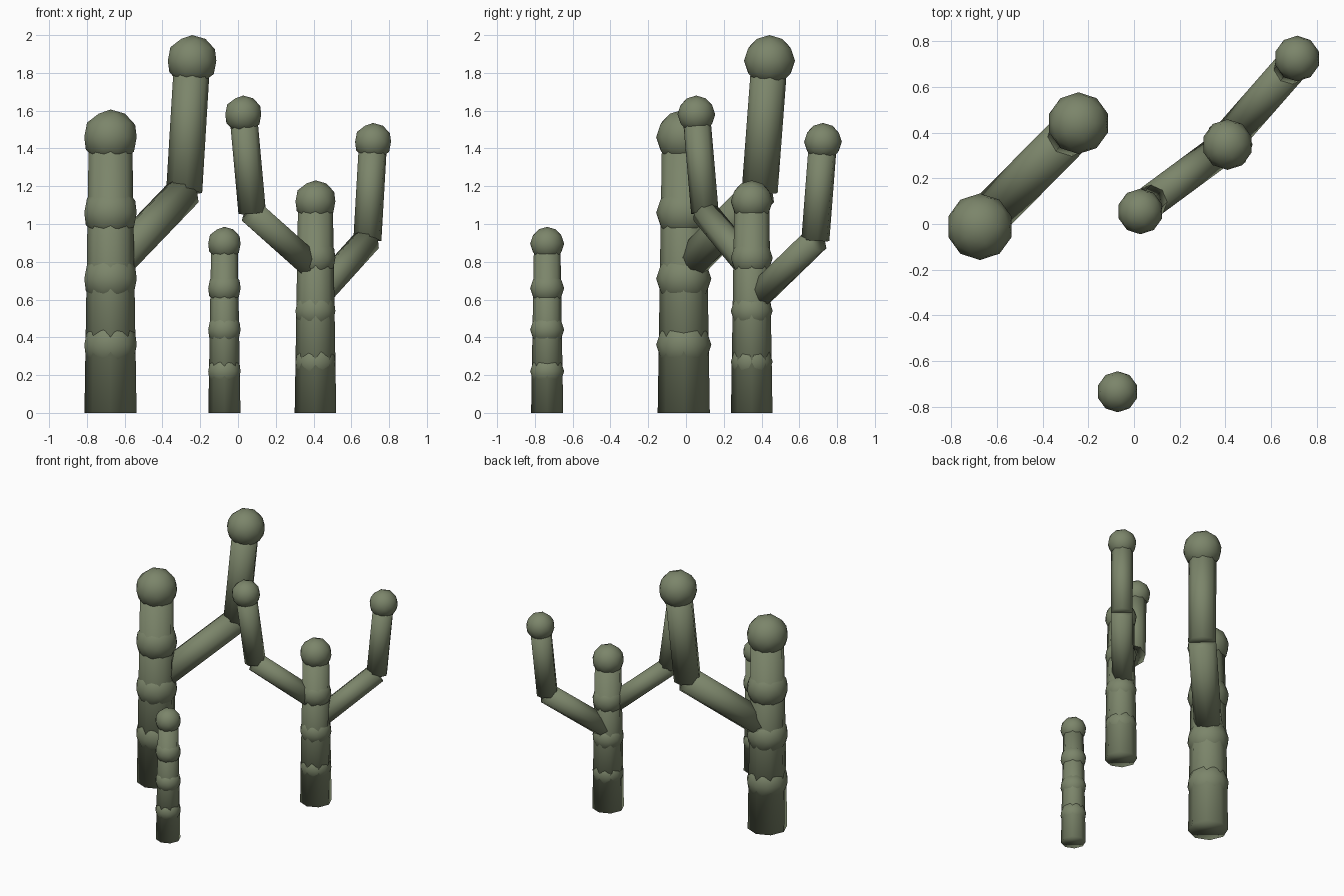
import bpy, bmesh
from mathutils import Vector, Matrix

cube = bpy.data.objects.get("Cube")
if cube:
    bpy.data.objects.remove(cube, do_unlink=True)

green = bpy.data.materials.new("cactus_green")
green.use_nodes = True
colour = (0.2, 0.235, 0.145, 1)
green.diffuse_color = colour
green.node_tree.nodes["Principled BSDF"].inputs["Base Color"].default_value = colour


def finish(name, bm):
    mesh = bpy.data.meshes.new(name)
    bm.to_mesh(mesh)
    bm.free()
    mesh.materials.append(green)
    mesh.shade_smooth()
    obj = bpy.data.objects.new(name, mesh)
    bpy.context.collection.objects.link(obj)


def ball(name, centre, radius):
    bm = bmesh.new()
    bmesh.ops.create_icosphere(bm, subdivisions=2, radius=radius,
                               matrix=Matrix.Translation(centre))
    finish(name, bm)


def stem(name, start, end, r_start, r_end):
    start, end = Vector(start), Vector(end)
    axis = end - start
    turn = axis.to_track_quat("Z", "Y").to_matrix().to_4x4()
    bm = bmesh.new()
    bmesh.ops.create_cone(bm, cap_ends=True, segments=8, radius1=r_start,
                          radius2=r_end, depth=axis.length,
                          matrix=Matrix.Translation((start + end) / 2) @ turn)
    finish(name, bm)


def trunk(name, x, y, r_base, r_top, r_ball, top, joints):
    # Tapered column, swollen joints and a round tip
    stem(name + "_trunk", (x, y, 0), (x, y, top), r_base, r_top)
    for i, z in enumerate(joints):
        ball(f"{name}_joint_{i + 1}", (x, y, z), r_ball)
    ball(name + "_tip", (x, y, top), r_ball)


def arm(name, root, elbow, tip, radius, r_ball):
    # Slanted lower arm, upright upper arm and a round tip
    root, elbow, tip = Vector(root), Vector(elbow), Vector(tip)
    stem(name + "_lower", root, elbow, radius, radius)
    stem(name + "_upper", elbow, tip, radius, radius)
    ball(name + "_tip", tip, r_ball)


# Tall cactus with one arm
trunk("tall_cactus", -0.675, -0.012, 0.138, 0.115, 0.146, 1.46, (0.36, 0.71, 1.06))
arm("tall_cactus_arm", (-0.66, 0.01, 0.78), (-0.285, 0.39, 1.17),
    (-0.243, 0.442, 1.865), 0.096, 0.135)

# Middle cactus with two arms
trunk("middle_cactus", 0.41, 0.348, 0.11, 0.092, 0.111, 1.12, (0.27, 0.54, 0.82))
arm("middle_cactus_left_arm", (0.40, 0.36, 0.60), (0.685, 0.685, 0.915),
    (0.715, 0.725, 1.435), 0.075, 0.1)
arm("middle_cactus_right_arm", (0.40, 0.34, 0.77), (0.075, 0.10, 1.06),
    (0.028, 0.055, 1.58), 0.073, 0.1)

# Small cactus
trunk("small_cactus", -0.072, -0.735, 0.085, 0.07, 0.09, 0.895, (0.22, 0.44, 0.66))
